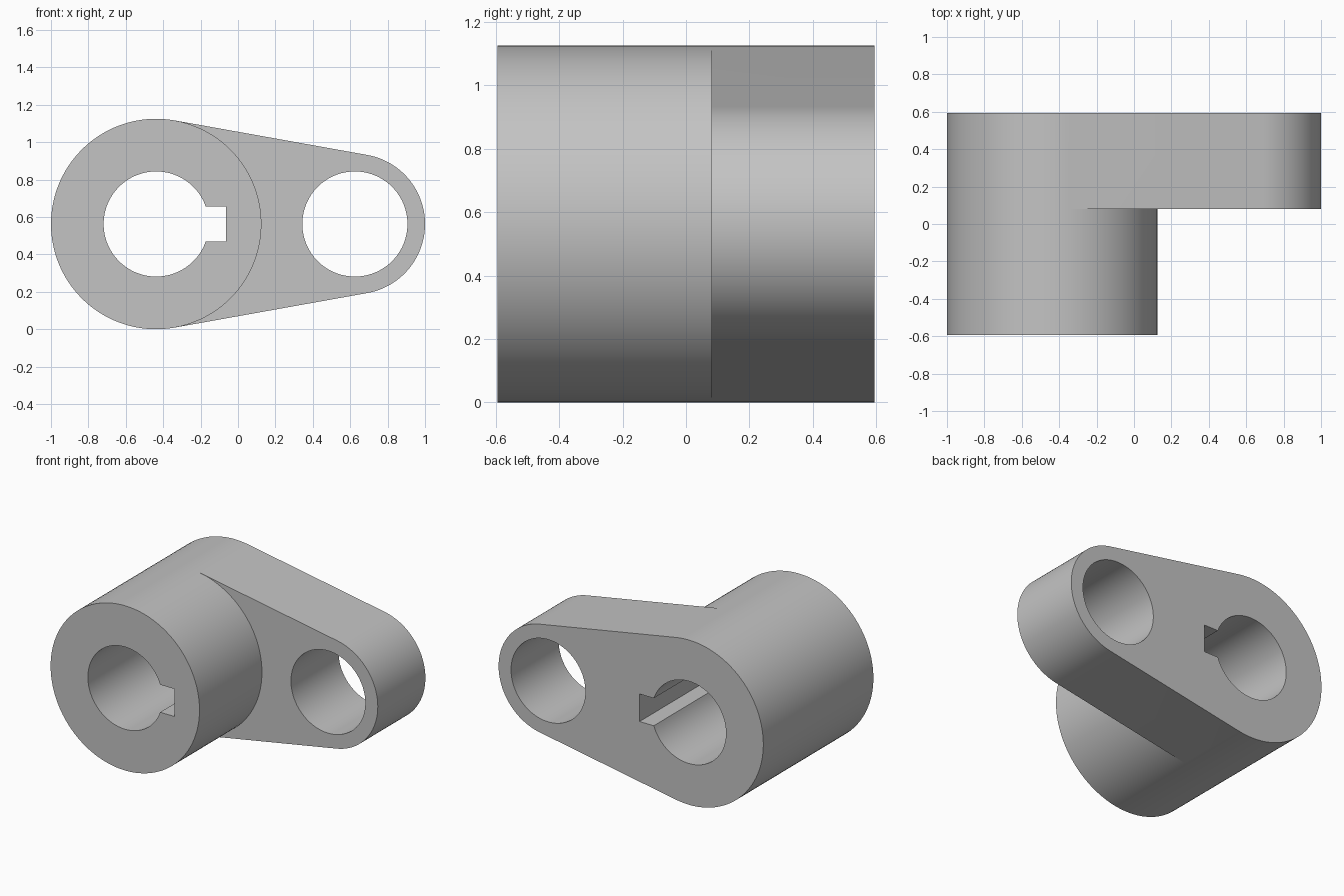
import bpy
import bmesh
from math import acos, asin, cos, sin, pi, radians

cube = bpy.data.objects.get("Cube")
if cube:
    bpy.data.objects.remove(cube, do_unlink=True)

# Main dimensions
HUB_X, ARM_X, MID_Z = -0.4375, 0.625, 0.5625
HUB_R, ARM_R, HOLE_R = 0.5625, 0.375, 0.281
FRONT, STEP, BACK = -0.594, 0.08, 0.594
KEY_HALF, KEY_END = 0.094, -0.065


def arc(cx, r, start, end, n):
    """Points (x, z) along an arc, both ends included."""
    angles = [start + (end - start) * i / n for i in range(n + 1)]
    return [(cx + r * cos(a), MID_Z + r * sin(a)) for a in angles]


# Profiles: the arm sides are tangent to both the hub and the arm end
tangent = acos((HUB_R - ARM_R) / (ARM_X - HUB_X))
hub_outer = arc(HUB_X, HUB_R, tangent, 2 * pi - tangent, 72)
hub_inner = arc(HUB_X, HUB_R, -tangent, tangent, 56)
arm_end = arc(ARM_X, ARM_R, -tangent, tangent, 56)
hub = hub_outer + hub_inner[1:-1]
outline = hub_outer + arm_end
web = hub_inner + arm_end[::-1]
key = asin(KEY_HALF / HOLE_R)
bore = arc(HUB_X, HOLE_R, key, 2 * pi - key, 88)
bore += [(KEY_END, MID_Z - KEY_HALF), (KEY_END, MID_Z + KEY_HALF)]
pin_hole = arc(ARM_X, HOLE_R, 0, 2 * pi, 96)[:-1]

bm = bmesh.new()


def ring(points, y):
    return [bm.verts.new((x, y, z)) for x, z in points]


def wall(points, y0, y1):
    a, b = ring(points, y0), ring(points, y1)
    for i in range(len(a)):
        j = (i + 1) % len(a)
        bm.faces.new((a[i], a[j], b[j], b[i]))


def cap(y, *loops):
    edges = []
    for points in loops:
        v = ring(points, y)
        edges += [bm.edges.new((v[i - 1], v[i])) for i in range(len(v))]
    bmesh.ops.triangle_fill(bm, edges=edges, use_beauty=True, normal=(0, -1, 0))


# Outside walls, bore with keyway, and pin hole
wall(hub, FRONT, STEP)
wall(outline, STEP, BACK)
wall(bore, FRONT, BACK)
wall(pin_hole, STEP, BACK)

# Flat faces: hub front, arm front, common back
cap(FRONT, hub, bore)
cap(STEP, web, pin_hole)
cap(BACK, outline, bore, pin_hole)

bmesh.ops.remove_doubles(bm, verts=bm.verts, dist=0.0001)
bmesh.ops.recalc_face_normals(bm, faces=bm.faces)
mesh = bpy.data.meshes.new("crank_arm")
bm.to_mesh(mesh)
bm.free()

# Plain grey metal
grey = bpy.data.materials.new("light_grey")
grey.use_nodes = True
colour = (0.55, 0.55, 0.55, 1)
grey.diffuse_color = colour
grey.node_tree.nodes["Principled BSDF"].inputs["Base Color"].default_value = colour
mesh.materials.append(grey)

crank = bpy.data.objects.new("crank_arm", mesh)
bpy.context.collection.objects.link(crank)
bpy.ops.object.select_all(action='DESELECT')
crank.select_set(True)
bpy.context.view_layer.objects.active = crank
bpy.ops.object.shade_smooth_by_angle(angle=radians(30))
